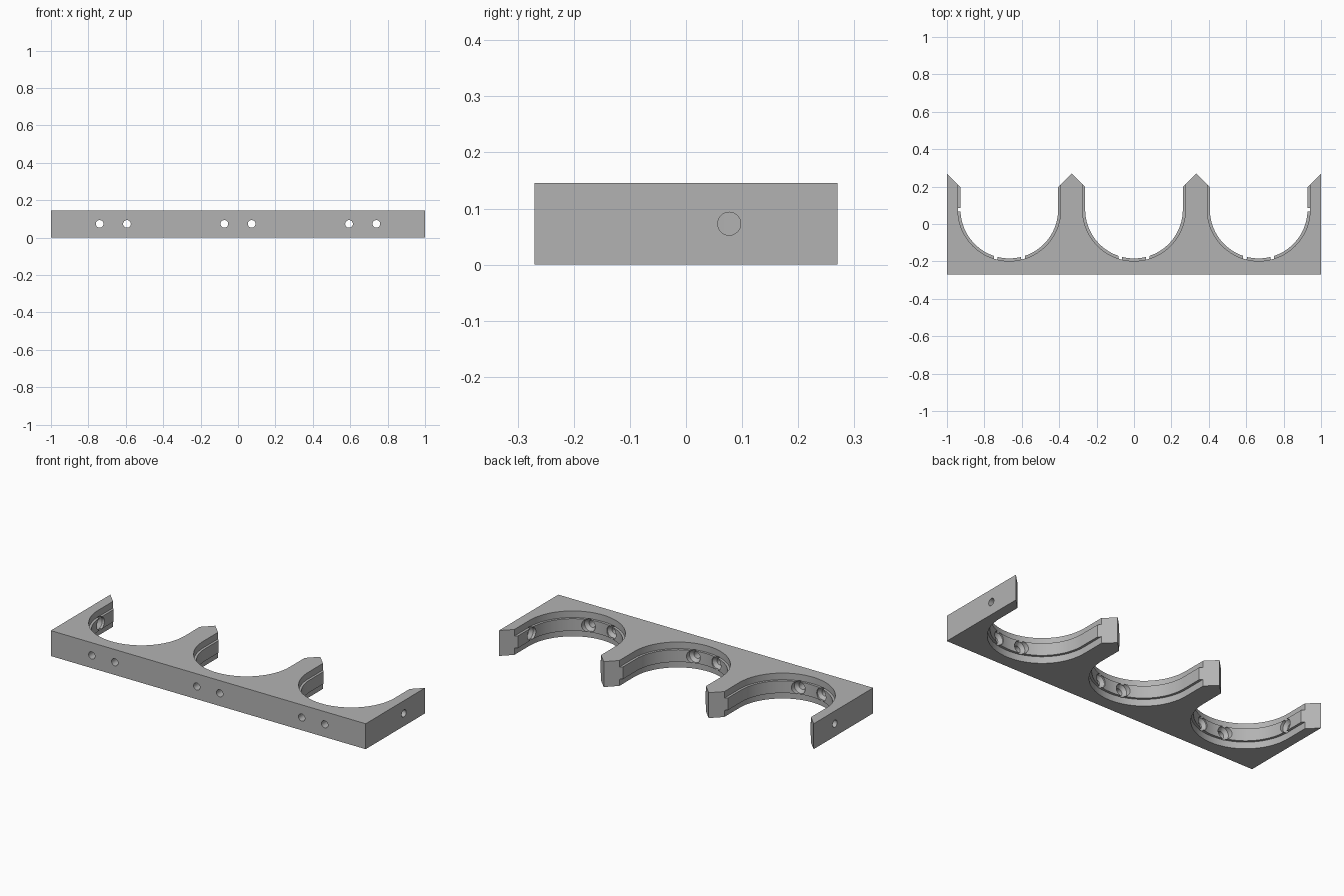
import bpy, bmesh, math
from mathutils import Matrix

if "Cube" in bpy.data.objects:
    bpy.data.objects.remove(bpy.data.objects["Cube"])

H = 0.146                  # bar height
PITCH = 2 / 3              # spacing of the cradles
ARC_Y = 0.077              # centre of each cradle arc
R_WALL, R_RIDGE = 0.275, 0.261
RIDGE_Z = (0.038, 0.108)
HOLE_R, HEAD_R = 0.0205, 0.0365

grey = bpy.data.materials.new("grey")
grey.diffuse_color = (0.45, 0.45, 0.45, 1)
grey.use_nodes = True
grey.node_tree.nodes["Principled BSDF"].inputs["Base Color"].default_value = grey.diffuse_color


def make_object(name, bm):
    bmesh.ops.recalc_face_normals(bm, faces=bm.faces)
    mesh = bpy.data.meshes.new(name)
    bm.to_mesh(mesh)
    bm.free()
    mesh.materials.append(grey)
    obj = bpy.data.objects.new(name, mesh)
    bpy.context.collection.objects.link(obj)
    return obj


def prism(name, outline, z0, z1):
    bm = bmesh.new()
    face = bm.faces.new([bm.verts.new((x, y, z0)) for x, y in outline])
    ext = bmesh.ops.extrude_face_region(bm, geom=[face])["geom"]
    bmesh.ops.translate(bm, vec=(0, 0, z1 - z0),
                        verts=[v for v in ext if isinstance(v, bmesh.types.BMVert)])
    return make_object(name, bm)


def u_shape(cx, r, steps=48):
    arc = [(cx - r * math.cos(math.pi * i / steps),
            ARC_Y - r * math.sin(math.pi * i / steps)) for i in range(steps + 1)]
    return [(cx - r, 0.5)] + arc + [(cx + r, 0.5)]


def screw_cutter(matrix):
    # shank, conical seat and head clearance, turned around local z
    profile = [(HOLE_R, -0.3), (HOLE_R, -0.018), (HEAD_R, 0), (HEAD_R, 0.08)]
    bm = bmesh.new()
    n = 32
    rings = [[bm.verts.new((r * math.cos(2 * math.pi * i / n),
                            r * math.sin(2 * math.pi * i / n), z)) for i in range(n)]
             for r, z in profile]
    for a, b in zip(rings, rings[1:]):
        for i in range(n):
            j = (i + 1) % n
            bm.faces.new((a[i], a[j], b[j], b[i]))
    bm.faces.new(rings[0])
    bm.faces.new(rings[-1])
    bm.transform(matrix)
    return make_object("screw_cutter", bm)


def cut(target, cutter):
    mod = target.modifiers.new("cut", "BOOLEAN")
    mod.operation = "DIFFERENCE"
    mod.solver = "EXACT"
    mod.object = cutter
    cutter.hide_render = True
    bpy.context.view_layer.objects.active = target
    bpy.ops.object.modifier_apply(modifier=mod.name)
    bpy.data.objects.remove(cutter)


# Bar with pointed prongs along the back
outline = [(-1, -0.27), (1, -0.27)]
outline += [(1 - i / 3, 0.27 if i % 2 == 0 else 0.27 - 1 / 3) for i in range(7)]
rack = prism("bottle_rack_bar", outline, 0, H)

# Three cradles: narrow opening at the ridge, wider above and below it
for k in (-1, 0, 1):
    cx = k * PITCH
    cut(rack, prism("opening", u_shape(cx, R_RIDGE), -0.06, 0.2))
    cut(rack, prism("upper_relief", u_shape(cx, R_WALL), RIDGE_Z[1], 0.22))
    cut(rack, prism("lower_relief", u_shape(cx, R_WALL), -0.08, RIDGE_Z[0]))

    # Pair of front screw holes
    for s in (-1, 1):
        dx = s * 0.073
        y = ARC_Y - math.sqrt(R_WALL ** 2 - dx ** 2)
        cut(rack, screw_cutter(Matrix.Translation((cx + dx, y, H / 2))
                               @ Matrix.Rotation(-math.pi / 2, 4, "X")))

# Screw holes through the end walls
for s in (-1, 1):
    cut(rack, screw_cutter(Matrix.Translation((s * (PITCH + R_WALL), ARC_Y, H / 2))
                           @ Matrix.Rotation(-s * math.pi / 2, 4, "Y")))

bpy.ops.object.select_all(action="DESELECT")
rack.select_set(True)
bpy.context.view_layer.objects.active = rack
bpy.ops.object.shade_smooth_by_angle(angle=math.radians(25))
